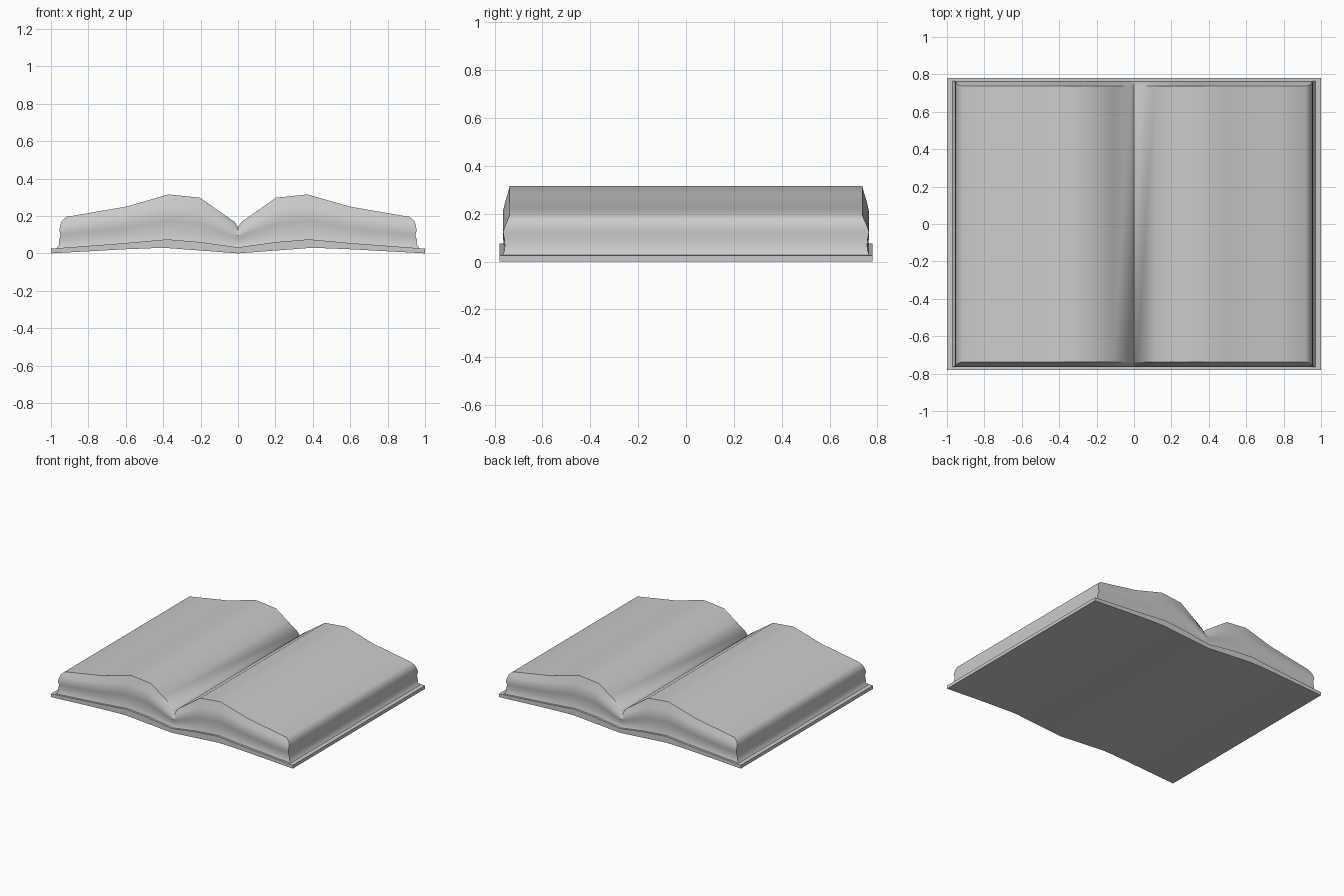
import bpy, bmesh

if "Cube" in bpy.data.objects:
    bpy.data.objects.remove(bpy.data.objects["Cube"])


def lerp_profile(pts, x):
    """Height of a mirrored (x, z) profile at x."""
    x = abs(x)
    for (x0, z0), (x1, z1) in zip(pts, pts[1:]):
        if x <= x1:
            return z0 + (z1 - z0) * (x - x0) / (x1 - x0)
    return pts[-1][1]


def stacked_block(name, stations, low, high, levels, angle):
    """Closed block of stacked rectangular rings following two wavy profiles.
    levels: (height fraction, half width, half depth)"""
    us = [-u for u in reversed(stations[1:])] + stations
    bm = bmesh.new()
    rings = []
    for t, hx, hy in levels:
        ring = []
        for side in (-1, 1):
            row = []
            for u in us:
                z0, z1 = lerp_profile(low, u), lerp_profile(high, u)
                row.append(bm.verts.new((u * hx, side * hy, z0 + (z1 - z0) * t)))
            ring.append(row)
        rings.append(ring)
    n = len(us)
    for (f0, b0), (f1, b1) in zip(rings, rings[1:]):
        for i in range(n - 1):
            bm.faces.new((f0[i], f0[i + 1], f1[i + 1], f1[i]))
            bm.faces.new((b0[i + 1], b0[i], b1[i], b1[i + 1]))
        for i in (0, n - 1):
            bm.faces.new((f0[i], f1[i], b1[i], b0[i]))
    for f, b in (rings[0], rings[-1]):
        for i in range(n - 1):
            bm.faces.new((f[i], f[i + 1], b[i + 1], b[i]))
    bmesh.ops.recalc_face_normals(bm, faces=bm.faces)
    mesh = bpy.data.meshes.new(name)
    bm.to_mesh(mesh)
    bm.free()
    obj = bpy.data.objects.new(name, mesh)
    bpy.context.collection.objects.link(obj)
    bpy.ops.object.select_all(action='DESELECT')
    obj.select_set(True)
    bpy.context.view_layer.objects.active = obj
    bpy.ops.object.shade_smooth_by_angle(angle=angle)
    return obj


# Profiles as (fraction of half width, z)
cover_low = [(0, 0.0), (0.2, 0.015), (0.4, 0.03), (0.6, 0.022), (1, 0.0)]
cover_high = [(0, 0.032), (0.2, 0.06), (0.38, 0.075), (0.6, 0.055), (1, 0.025)]
page_low = [(0, 0.03), (0.2, 0.055), (0.4, 0.07), (0.62, 0.052), (1, 0.026)]
page_high = [(0, 0.14), (0.02, 0.168), (0.222, 0.298), (0.405, 0.315),
             (0.652, 0.25), (1, 0.195)]

# Thin curved cover under the pages
stacked_block("cover", [0, 0.1, 0.2, 0.3, 0.38, 0.45, 0.6, 0.8, 1],
              cover_low, cover_high, [(0, 1, 0.78), (1, 1, 0.78)], 0.6)

# Open page block with a gutter and rounded, slightly hollow edges
stacked_block("pages", [0, 0.02, 0.12, 0.222, 0.315, 0.405, 0.53, 0.652, 0.83, 1],
              page_low, page_high,
              [(0, 0.972, 0.766), (0.1, 0.958, 0.76), (0.25, 0.957, 0.757),
               (0.42, 0.949, 0.76), (0.58, 0.955, 0.765), (0.75, 0.95, 0.755),
               (0.88, 0.942, 0.745), (1, 0.918, 0.737)], 0.9)
